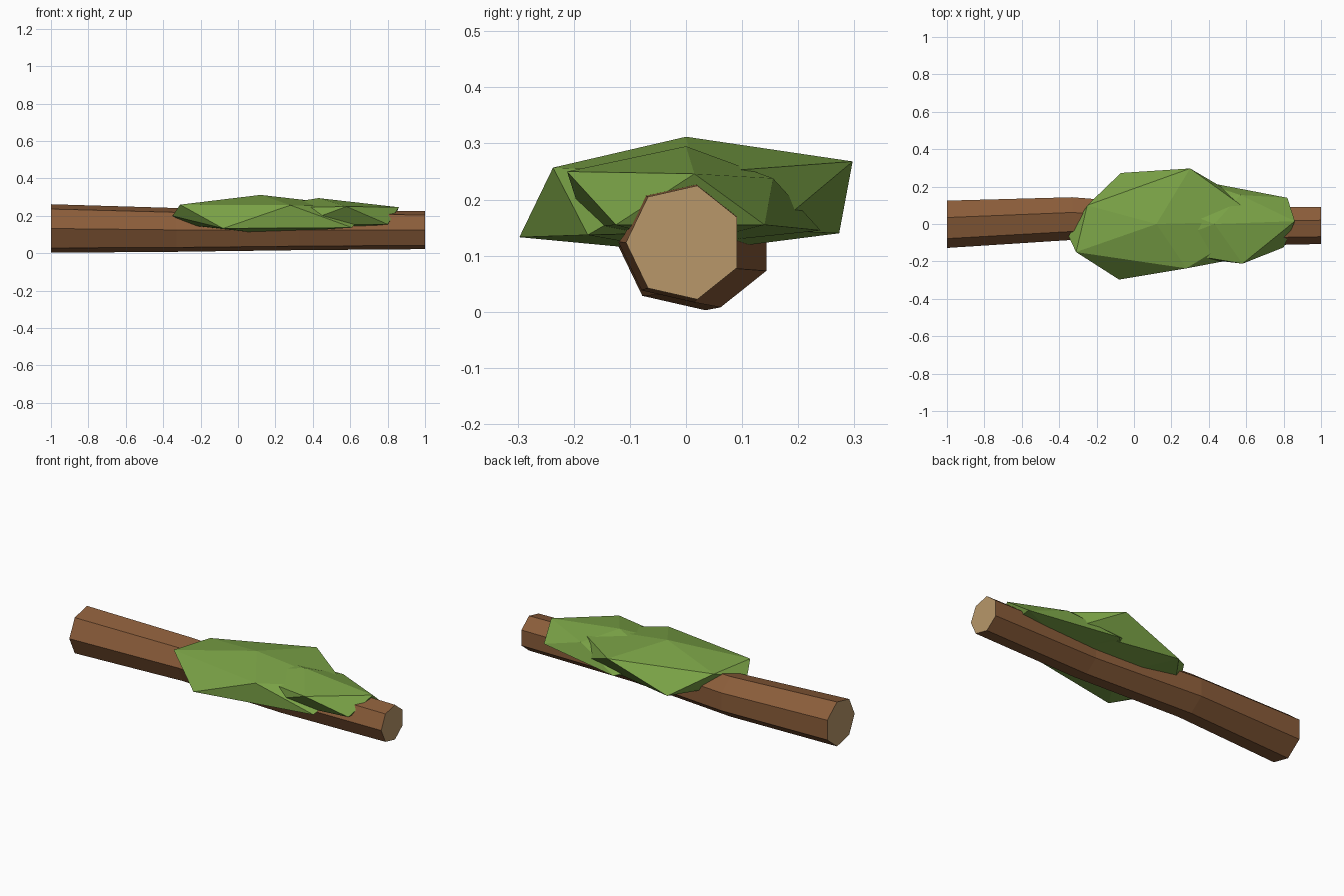
import bpy, bmesh, math

if "Cube" in bpy.data.objects:
    bpy.data.objects.remove(bpy.data.objects["Cube"])


def material(name, srgb):
    m = bpy.data.materials.new(name)
    lin = [((c / 255 + 0.055) / 1.055) ** 2.4 for c in srgb]
    m.diffuse_color = (*lin, 1)
    m.use_nodes = True
    m.node_tree.nodes["Principled BSDF"].inputs["Base Color"].default_value = m.diffuse_color
    return m


def finish(bm, name, mats):
    bmesh.ops.recalc_face_normals(bm, faces=bm.faces[:])
    me = bpy.data.meshes.new(name)
    for m in mats:
        me.materials.append(m)
    ob = bpy.data.objects.new(name, me)
    bpy.context.collection.objects.link(ob)
    bm.normal_update()
    if len(mats) > 1:
        # flat cut ends face along x
        for f in bm.faces:
            f.material_index = 1 if abs(f.normal.x) > 0.9 else 0
    bm.to_mesh(me)
    bm.free()


bark = material("bark brown", (139, 93, 58))
wood = material("cut wood tan", (184, 151, 106))
moss = material("moss green", (122, 162, 70))

# Log: slightly bent, tapering seven-sided tube (x, centre y, centre z, radius)
rings = [(-1, 0.005, 0.1325, 0.133), (-0.33, 0.035, 0.125, 0.12),
         (0.33, -0.01, 0.125, 0.111), (1, -0.003, 0.1235, 0.104)]
N = 7
bm = bmesh.new()
loops = []
for x, cy, cz, r in rings:
    loops.append([bm.verts.new((x, cy + r * math.cos(math.pi + math.tau * i / N),
                                cz + r * math.sin(math.pi + math.tau * i / N)))
                  for i in range(N)])
for a, b in zip(loops, loops[1:]):
    for i in range(N):
        j = (i + 1) % N
        bm.faces.new((a[i], a[j], b[j], b[i]))
bm.faces.new(loops[0])
bm.faces.new(loops[-1])
finish(bm, "log", [bark, wood])


# Moss: two flattened, irregular twenty-sided clumps draped over the log
def clump(name, points):
    bm = bmesh.new()
    for p in points:
        bm.verts.new(p)
    bmesh.ops.convex_hull(bm, input=bm.verts[:])
    finish(bm, name, [moss])


clump("large_moss", [
    (0.12, 0, 0.312), (0.12, 0, 0.105),
    (0.28, -0.237, 0.257), (-0.31, -0.15, 0.26), (-0.25, 0.10, 0.25),
    (0.30, 0.297, 0.268), (0.69, 0.015, 0.247),
    (0.61, -0.175, 0.137), (-0.08, -0.297, 0.133), (-0.35, -0.065, 0.20),
    (-0.27, 0.0, 0.15), (-0.07, 0.273, 0.14), (0.55, 0.15, 0.145)])
clump("small_moss", [
    (0.43, 0, 0.295), (0.43, 0, 0.12),
    (0.58, -0.212, 0.25), (0.09, -0.13, 0.24), (0.09, 0.13, 0.24),
    (0.57, 0.155, 0.238), (0.86, 0.015, 0.246),
    (0.80, -0.125, 0.155), (0.31, -0.18, 0.15), (0.05, 0, 0.15),
    (0.30, 0.24, 0.145), (0.82, 0.14, 0.155)])
